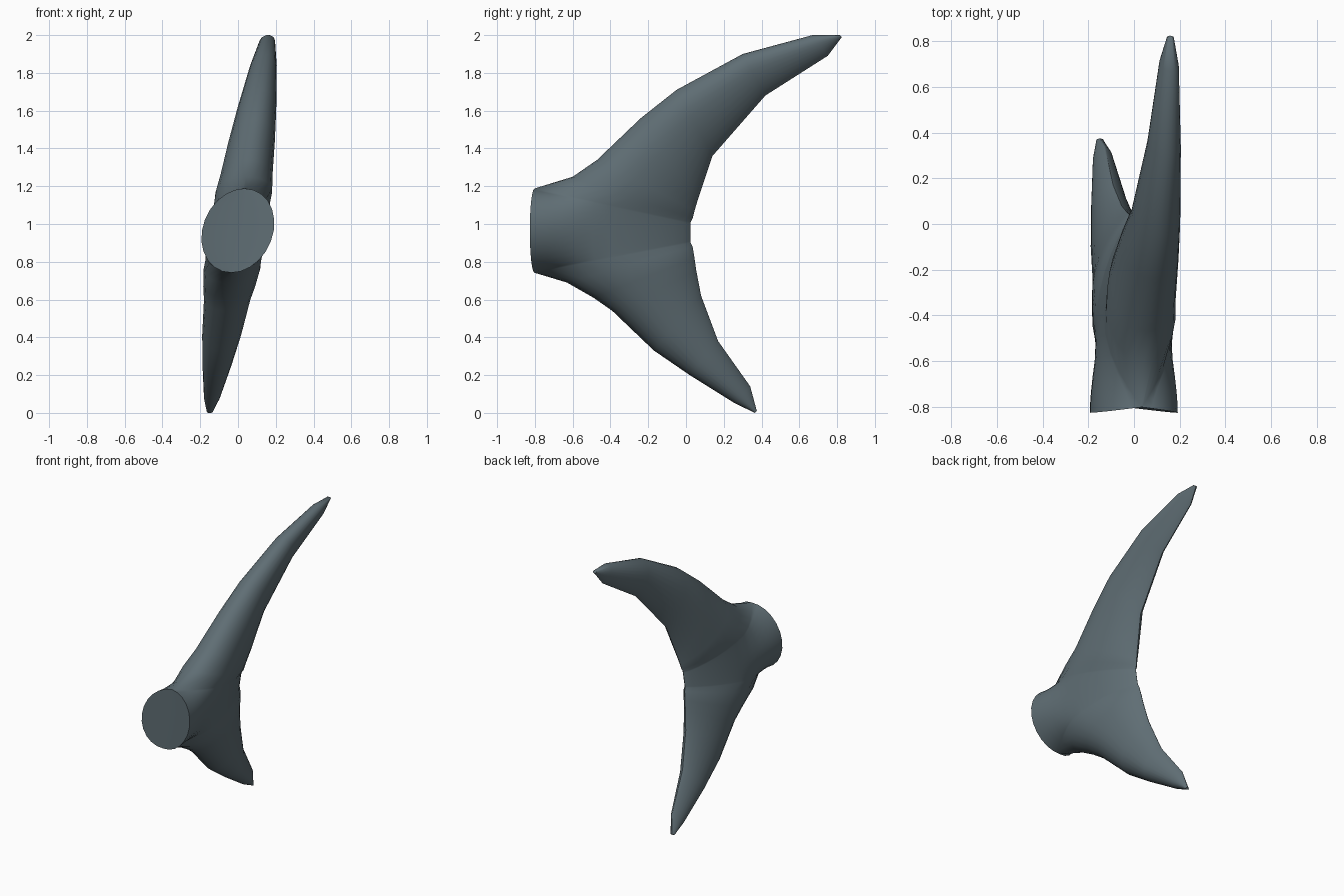
import bpy, bmesh, math

if "Cube" in bpy.data.objects:
    bpy.data.objects.remove(bpy.data.objects["Cube"])

# chords of the two lobes: leading edge y, z / trailing edge y, z / half thickness
LOWER = [(.365, 0, .375, .01, .015), (.26, .05, .34, .14, .042), (.02, .20, .17, .38, .078),
         (-.17, .33, .08, .62, .105), (-.39, .54, .055, .75, .125),
         (-.49, .61, .045, .82, .14), (-.63, .69, .035, .88, .15)]
UPPER = [(-.60, 1.25, .035, 1.03, .15), (-.47, 1.34, .045, 1.07, .14),
         (-.24, 1.56, .06, 1.12, .125), (-.05, 1.71, .14, 1.36, .105),
         (.30, 1.90, .42, 1.68, .072), (.67, 2.0, .75, 1.89, .042), (.815, 2.0, .825, 1.99, .015)]
N = 14      # points along each chord
K = 12      # chords across the round stalk


def foil(c):
    """Rounded leading edge, tapering trailing edge."""
    if c < .35:
        return math.sqrt(max(0, 1 - (1 - c / .35) ** 2))
    return max(0, 1 - ((c - .35) / .65) ** 2) ** .8


def section(yf, zf, yr, zr, hw, angle=None):
    """Closed loop around one chord; angle is given for chords starting on the stalk's end."""
    side = []
    for i in range(N):
        c = (1 - math.cos(math.pi * i / N)) / 2
        y, z = yf + (yr - yf) * c, zf + (zr - zf) * c
        w = hw * foil(c)
        if angle is not None:
            s = math.sin(angle)
            u = min(1, c / .45)
            b = u * u * (3 - 2 * u)
            body = hw * (1 if c < .35 else foil(c))
            w = math.sqrt((.19 * s) ** 2 * (1 - b) + body ** 2 * b)
            y -= .025 * s * (1 - c)
        side.append((w, y, z))

    def lean(z):
        return .155 * (z - .97)
    loop = [(lean(zf), yf, zf)]
    loop += [(lean(z) + w, y, z) for w, y, z in side]
    loop += [(lean(zr), yr, zr)]
    loop += [(lean(z) - w, y, z) for w, y, z in reversed(side)]
    return loop


# all chords from the bottom tip, over the stalk, to the top tip
loops = [section(*r) for r in LOWER]
for k in range(K + 1):
    a = math.pi * k / K
    loops.append(section(-.802, .965 - .223 * math.cos(a), .025, .90 + .11 * k / K, .152, a))
loops += [section(*r) for r in UPPER]

# tail fin skin
bm = bmesh.new()
rings = [[bm.verts.new(p) for p in lp] for lp in loops]
m = len(rings[0])
for a, b in zip(rings, rings[1:]):
    for i in range(m):
        j = (i + 1) % m
        bm.faces.new((a[i], a[j], b[j], b[i]))
bm.faces.new(rings[0])
bm.faces.new(rings[-1])
bmesh.ops.remove_doubles(bm, verts=bm.verts, dist=.0005)
bmesh.ops.recalc_face_normals(bm, faces=bm.faces)
mesh = bpy.data.meshes.new("tail_fin")
bm.to_mesh(mesh)
bm.free()
fin = bpy.data.objects.new("tail_fin", mesh)
bpy.context.collection.objects.link(fin)

mat = bpy.data.materials.new("slate_grey")
mat.diffuse_color = (.115, .155, .175, 1)
mat.use_nodes = True
mat.node_tree.nodes["Principled BSDF"].inputs["Base Color"].default_value = mat.diffuse_color
mesh.materials.append(mat)

bpy.context.view_layer.objects.active = fin
fin.select_set(True)
bpy.ops.object.shade_smooth_by_angle(angle=math.radians(50))
